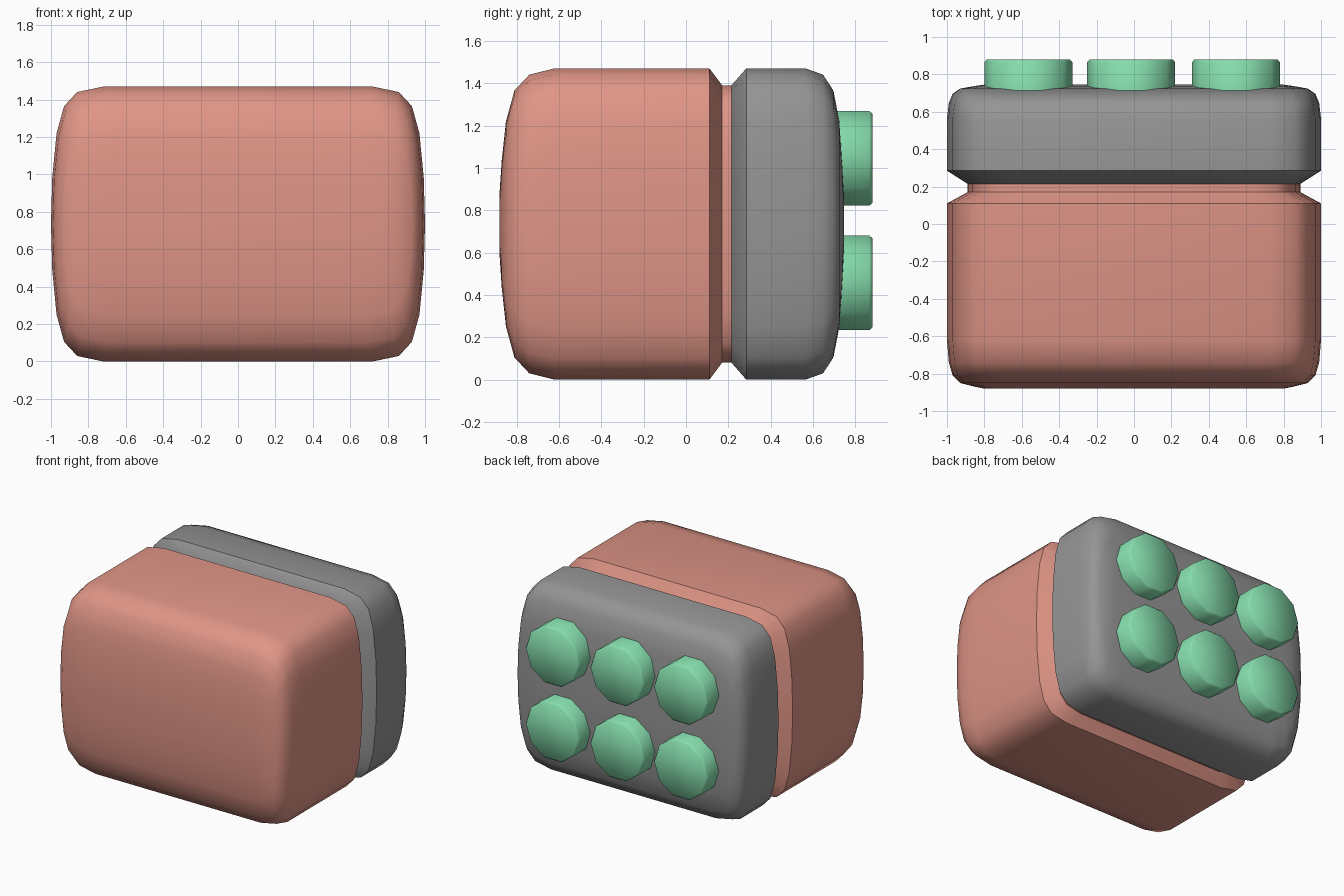
import bpy, bmesh, math

cube = bpy.data.objects.get("Cube")
if cube:
    bpy.data.objects.remove(cube, do_unlink=True)


def material(name, rgb):
    m = bpy.data.materials.new(name)
    m.use_nodes = True
    m.diffuse_color = (*rgb, 1)
    m.node_tree.nodes["Principled BSDF"].inputs["Base Color"].default_value = (*rgb, 1)
    return m


salmon = material("salmon", (0.74, 0.30, 0.24))
grey = material("grey", (0.30, 0.30, 0.30))
green = material("mint_green", (0.24, 0.73, 0.42))


def loft(name, section, rings, mat, centre, angle):
    """Skin a unit xz section through (y, half width, half height) rings."""
    bm = bmesh.new()
    loops = [[bm.verts.new((x * a, y, z * b)) for x, z in section] for y, a, b in rings]
    n = len(section)
    for low, high in zip(loops, loops[1:]):
        for i in range(n):
            j = (i + 1) % n
            bm.faces.new((low[i], low[j], high[j], high[i]))
    bm.faces.new(loops[0])
    bm.faces.new(loops[-1])
    bmesh.ops.recalc_face_normals(bm, faces=bm.faces)
    mesh = bpy.data.meshes.new(name)
    bm.to_mesh(mesh)
    bm.free()
    mesh.materials.append(mat)
    obj = bpy.data.objects.new(name, mesh)
    obj.location = centre
    bpy.context.collection.objects.link(obj)
    bpy.ops.object.select_all(action="DESELECT")
    obj.select_set(True)
    bpy.context.view_layer.objects.active = obj
    bpy.ops.object.shade_smooth_by_angle(angle=math.radians(angle))
    return obj


# Rounded box section: one quarter, mirrored to a closed loop
quarter = [(1, 0), (0.993, 0.34), (0.97, 0.66), (0.93, 0.857), (0.86, 0.96), (0.72, 1)]
upper = quarter + [(-x, z) for x, z in reversed(quarter)]
box_section = upper + [(x, -z) for x, z in reversed(upper[1:-1])]

# Rounded end: distance in from the end, half width, half height
rounding = [(0, 0.80, 0.15), (0.01, 0.85, 0.30), (0.03, 0.93, 0.485),
            (0.07, 0.97, 0.63), (0.14, 0.99, 0.705), (0.26, 1, 0.735)]
neck = (0.89, 0.655)
middle = (0, 0, 0.735)

# Main body with the recessed neck
body_rings = [(-0.88 + d, a, b) for d, a, b in rounding]
body_rings += [(0.11, 1, 0.735), (0.17, *neck), (0.215, *neck)]
loft("main_body", box_section, body_rings, salmon, middle, 46)

# Rear block
back_rings = [(0.215, *neck), (0.285, 1, 0.735)]
back_rings += [(0.745 - d * 0.7, a, b) for d, a, b in reversed(rounding)]
loft("rear_block", box_section, back_rings, grey, middle, 46)

# Two rows of round studs
sides = 10
circle = [(math.cos(math.tau * i / sides), math.sin(math.tau * i / sides)) for i in range(sides)]
stud_rings = [(0.68, 0.235, 0.235), (0.865, 0.235, 0.235), (0.88, 0.222, 0.222)]
for row, z in (("lower", 0.457), ("upper", 1.045)):
    for side, x in (("right", -0.565), ("middle", -0.015), ("left", 0.545)):
        loft(f"{row}_{side}_stud", circle, stud_rings, green, (x, 0, z), 60)
